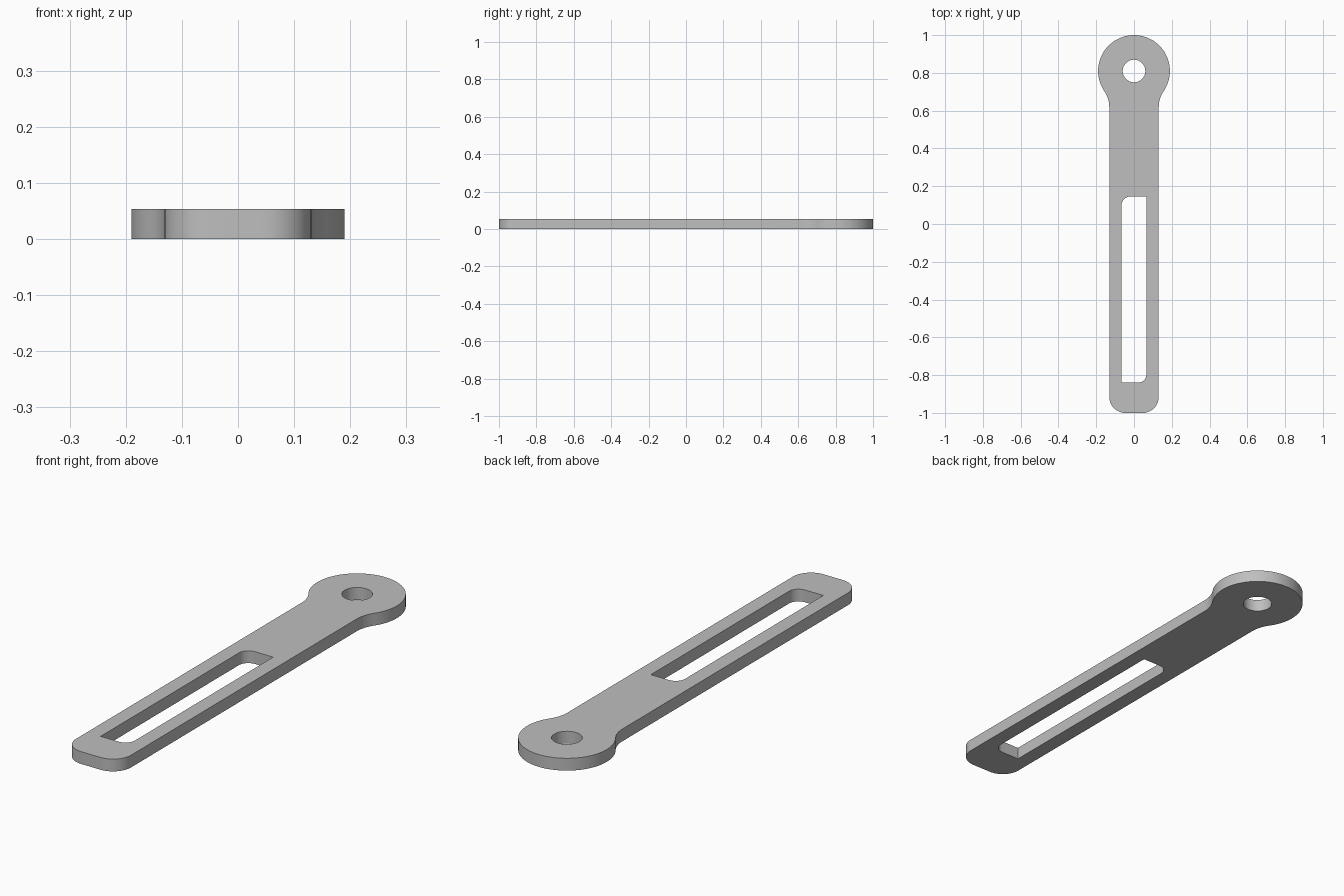
import bpy, bmesh
from math import cos, sin, pi, atan2, sqrt, radians

cube = bpy.data.objects.get("Cube")
if cube:
    bpy.data.objects.remove(cube, do_unlink=True)

THICK = 0.053
HALF_W = 0.131               # half width of the bar
HEAD_Y, HEAD_R = 0.81, 0.19  # round end
HOLE_R = 0.06
NECK_Y, NECK_R = 0.62, 0.145 # fillet between bar and round end
FOOT_R = 0.085
SLOT_W, SLOT_LO, SLOT_HI, SLOT_R = 0.066, -0.84, 0.145, 0.045


def arc(cx, cy, r, a0, a1, n):
    """Points along an arc from angle a0 to a1."""
    return [(cx + r * cos(a0 + (a1 - a0) * i / n),
             cy + r * sin(a0 + (a1 - a0) * i / n)) for i in range(n + 1)]


# Outer outline: foot corner, neck fillet, then head, mirrored in x
neck_x = HALF_W + NECK_R
tangent = atan2(NECK_Y - HEAD_Y, neck_x)
right = arc(HALF_W - FOOT_R, -1 + FOOT_R, FOOT_R, -pi / 2, 0, 12)
right += arc(neck_x, NECK_Y, NECK_R, pi, pi + tangent, 10)
head = arc(0, HEAD_Y, HEAD_R, tangent, pi - tangent, 64)
left = [(-x, y) for x, y in reversed(right)]
outline = right + head[1:-1] + left

# Slot: rounded at two opposite corners, square at the other two
slot = [(-SLOT_W, SLOT_LO)]
slot += arc(SLOT_W - SLOT_R, SLOT_LO + SLOT_R, SLOT_R, -pi / 2, 0, 10)
slot += [(SLOT_W, SLOT_HI)]
slot += arc(-SLOT_W + SLOT_R, SLOT_HI - SLOT_R, SLOT_R, pi / 2, pi, 10)

# Pivot hole
hole = arc(0, HEAD_Y, HOLE_R, 0, 2 * pi, 40)[:-1]

# Fill the plate around its openings and extrude it
bm = bmesh.new()
edges = []
for loop in (outline, slot, hole):
    verts = [bm.verts.new((x, y, 0)) for x, y in loop]
    edges += [bm.edges.new((verts[i - 1], verts[i])) for i in range(len(verts))]
bmesh.ops.triangle_fill(bm, edges=edges, use_beauty=True, normal=(0, 0, 1))
result = bmesh.ops.extrude_face_region(bm, geom=bm.faces[:], use_keep_orig=True)
top = [g for g in result["geom"] if isinstance(g, bmesh.types.BMVert)]
bmesh.ops.translate(bm, verts=top, vec=(0, 0, THICK))
bmesh.ops.recalc_face_normals(bm, faces=bm.faces[:])

mesh = bpy.data.meshes.new("slotted_arm")
bm.to_mesh(mesh)
bm.free()
arm = bpy.data.objects.new("slotted_arm", mesh)
bpy.context.collection.objects.link(arm)

# Plain grey
grey = bpy.data.materials.new("plain_grey")
grey.use_nodes = True
colour = (0.52, 0.52, 0.52, 1)
grey.diffuse_color = colour
grey.node_tree.nodes["Principled BSDF"].inputs["Base Color"].default_value = colour
mesh.materials.append(grey)

# Smooth curved walls, crisp rims
bpy.ops.object.select_all(action="DESELECT")
arm.select_set(True)
bpy.context.view_layer.objects.active = arm
bpy.ops.object.shade_smooth_by_angle(angle=radians(30))
